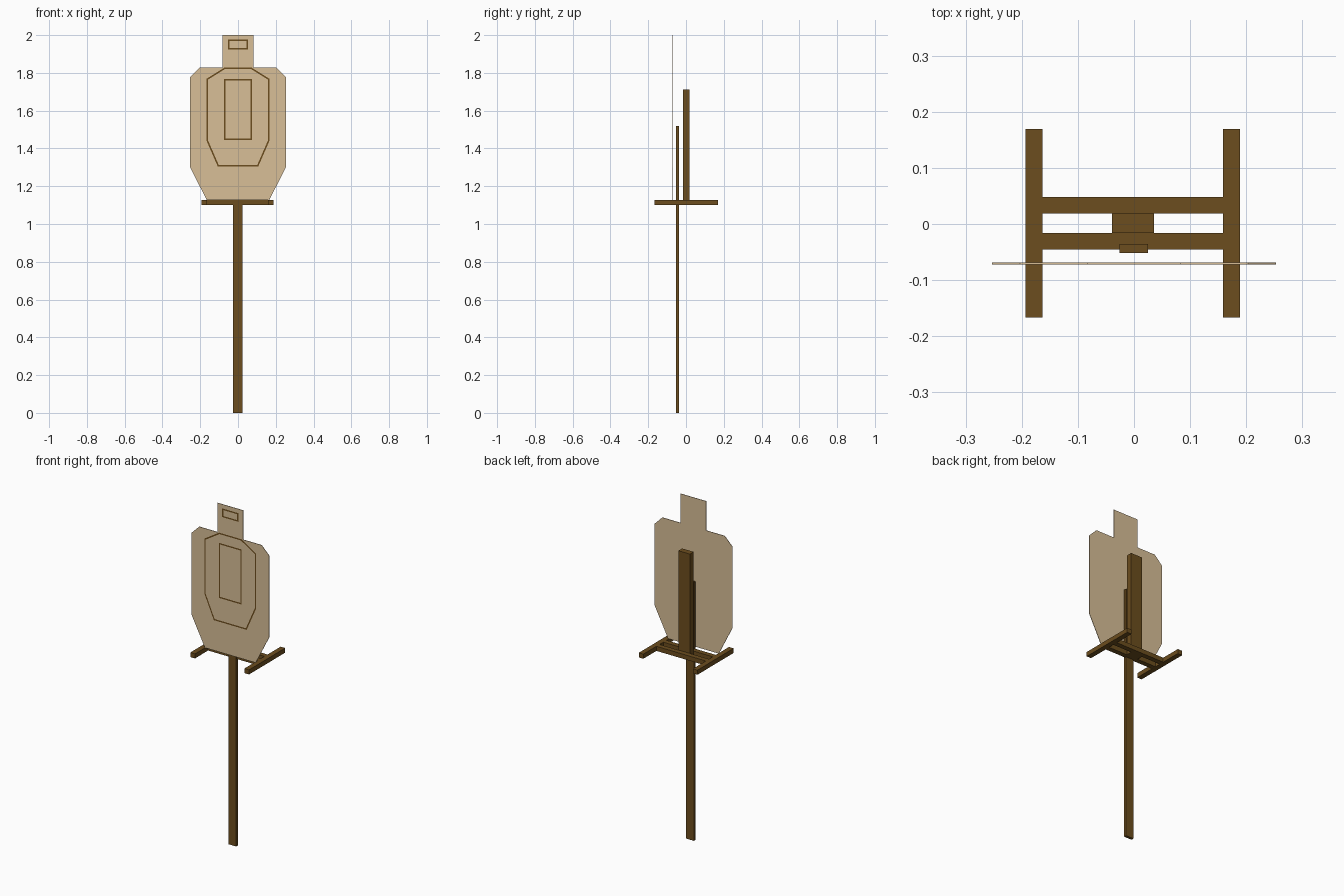
import bpy, bmesh
from mathutils import Vector

if "Cube" in bpy.data.objects:
    bpy.data.objects.remove(bpy.data.objects["Cube"])


def material(name, rgb):
    m = bpy.data.materials.new(name)
    m.diffuse_color = (*rgb, 1)
    m.use_nodes = True
    m.node_tree.nodes["Principled BSDF"].inputs["Base Color"].default_value = m.diffuse_color
    return m


WOOD = material("dark_wood", (0.15, 0.075, 0.013))
CARD = material("cardboard", (0.69, 0.52, 0.31))


def finish(name, bm, mat):
    bmesh.ops.recalc_face_normals(bm, faces=bm.faces[:])
    me = bpy.data.meshes.new(name)
    bm.to_mesh(me)
    bm.free()
    me.materials.append(mat)
    ob = bpy.data.objects.new(name, me)
    bpy.context.collection.objects.link(ob)
    return ob


def box(name, x, y, z):
    bm = bmesh.new()
    bmesh.ops.create_cube(bm, size=1)
    for v in bm.verts:
        v.co = [(a + b) / 2 + c * (b - a) for (a, b), c in zip((x, y, z), v.co)]
    return finish(name, bm, WOOD)


def mirrored(half):
    return half + [(-x, z) for x, z in reversed(half)]


def plate(name, pts, y0, y1, mat):
    bm = bmesh.new()
    face = bm.faces.new([bm.verts.new((x, y0, z)) for x, z in pts])
    ext = bmesh.ops.extrude_face_region(bm, geom=[face])["geom"]
    verts = [g for g in ext if isinstance(g, bmesh.types.BMVert)]
    bmesh.ops.translate(bm, verts=verts, vec=(0, y1 - y0, 0))
    return finish(name, bm, mat)


def outline(name, pts, width=0.008):
    # mitred flat ring lying just proud of the card front
    p = [Vector(q) for q in pts]
    n = len(p)
    inner = []
    for i in range(n):
        a = (p[i] - p[i - 1]).normalized()
        b = (p[(i + 1) % n] - p[i]).normalized()
        na, nb = Vector((a.y, -a.x)), Vector((b.y, -b.x))
        inner.append(p[i] + (na + nb) * width / (1 + na.dot(nb)))
    bm = bmesh.new()
    o = [bm.verts.new((q.x, FRONT - 0.0005, q.y)) for q in p]
    k = [bm.verts.new((q.x, FRONT - 0.0005, q.y)) for q in inner]
    for i in range(n):
        j = (i + 1) % n
        bm.faces.new((o[i], k[i], k[j], o[j]))
    ob = finish(name, bm, WOOD)
    # make the ring face forward
    if ob.data.polygons[0].normal.y > 0:
        ob.data.flip_normals()
    return ob


BACK, FRONT = -0.069, -0.0718

# Card silhouette
plate("target_card", mirrored([(0.083, 2.0), (0.083, 1.828), (0.203, 1.828),
      (0.253, 1.778), (0.253, 1.299), (0.165, 1.126)]), BACK, FRONT, CARD)

# Scoring lines, each listed clockwise from the top right
outline("head_zone_line", mirrored([(0.053, 1.976), (0.053, 1.925)]))
outline("centre_zone_line", mirrored([(0.074, 1.768), (0.074, 1.444)]))
outline("outer_zone_line", mirrored([(0.072, 1.828), (0.168, 1.768),
        (0.168, 1.444), (0.107, 1.304)]))

# Base frame: two side bars joined by two cross rails
Z = (1.1, 1.127)
for side, x in (("left", (-0.193, -0.163)), ("right", (0.159, 0.189))):
    box(f"{side}_side_bar", x, (-0.167, 0.169), Z)
for side, y in (("front", (-0.045, -0.016)), ("back", (0.019, 0.048))):
    box(f"{side}_cross_rail", (-0.163, 0.159), y, Z)

# Uprights
box("back_post", (-0.039, 0.036), (-0.016, 0.019), (1.1, 1.711))
box("front_stake", (-0.026, 0.025), (-0.052, -0.036), (0, 1.52))
